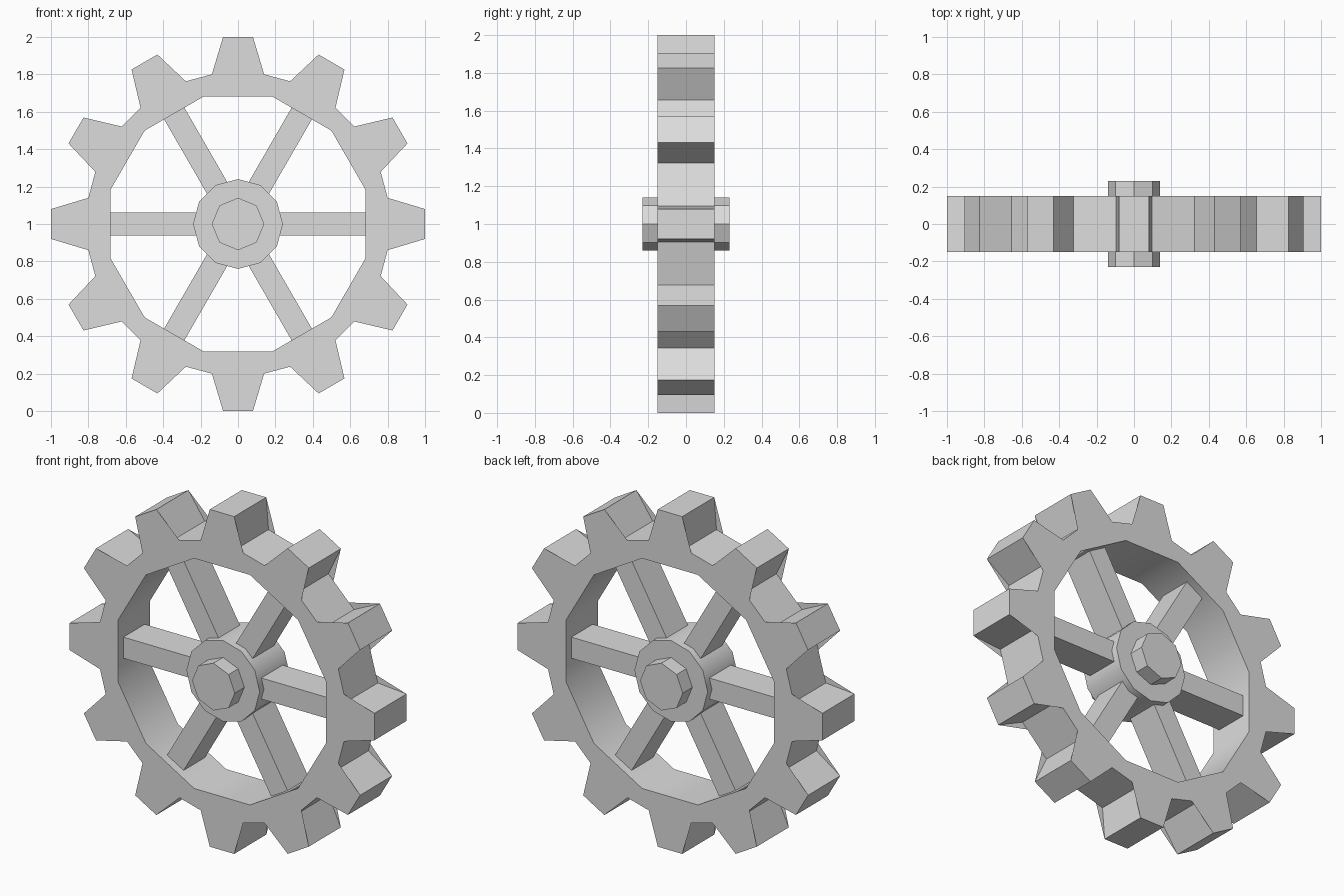
import bpy
import bmesh
from math import sin, cos, tan, pi, radians

cube = bpy.data.objects.get("Cube")
if cube:
    bpy.data.objects.remove(cube, do_unlink=True)

TEETH = 12
SPOKES = 6
CENTRE_Z = 1.0
HALF_DEPTH = 0.15
INNER = 0.682                 # distance to the flats of the rim opening

grey = bpy.data.materials.new("plain_grey")
grey.use_nodes = True
colour = (0.72, 0.72, 0.72, 1.0)
grey.diffuse_color = colour
grey.node_tree.nodes["Principled BSDF"].inputs["Base Color"].default_value = colour


def finish(obj, name):
    """Name the part, colour it and smooth only its shallow edges."""
    obj.name = obj.data.name = name
    obj.data.materials.append(grey)
    bpy.ops.object.select_all(action="DESELECT")
    obj.select_set(True)
    bpy.context.view_layer.objects.active = obj
    bpy.ops.object.shade_smooth_by_angle(angle=radians(35))


def polar(angle, radial, across):
    """Wheel plane point (x, z), measured along and across a spoke direction."""
    return (radial * cos(angle) - across * sin(angle),
            CENTRE_Z + radial * sin(angle) + across * cos(angle))


def prism(name, sides, radius, depth):
    bpy.ops.mesh.primitive_cylinder_add(
        vertices=sides, radius=radius, depth=depth,
        location=(0, 0, CENTRE_Z), rotation=(pi / 2, 0, 0))
    finish(bpy.context.object, name)


# Toothed rim: flared front and back faces joined by steeper tooth walls
bm = bmesh.new()
step = 2 * pi / TEETH
half_flat = INNER * tan(step / 2)


def add_face(points):
    bm.faces.new([bm.verts.new(p) for p in points])


def caps(*outline):
    """The same flat face on the front and on the back."""
    add_face([(x, -HALF_DEPTH, z) for x, z in outline])
    add_face([(x, HALF_DEPTH, z) for x, z in reversed(outline)])


def wall(p, q):
    """Flat strip across the full depth between two outline points."""
    add_face([(x, y, z) for (x, z), y in zip(
        (q, p, p, q), (-HALF_DEPTH, -HALF_DEPTH, HALF_DEPTH, HALF_DEPTH))])


for i in range(TEETH):
    a = i * step
    in_r, in_l = (polar(a, INNER, s * half_flat) for s in (-1, 1))
    base_r, base_l = (polar(a, 0.80, s * 0.14) for s in (-1, 1))
    core_r, core_l = (polar(a, 0.812, s * 0.095) for s in (-1, 1))
    tip_r, tip_l = (polar(a, 1.0, s * 0.08) for s in (-1, 1))
    caps(in_r, base_r, base_l, in_l)
    caps(base_r, tip_r, tip_l, base_l)
    caps(in_l, base_l, polar(a + step, 0.80, -0.14))
    wall(in_l, in_r)
    wall(core_r, tip_r)
    wall(tip_r, tip_l)
    wall(tip_l, core_l)
    wall(core_l, polar(a + step, 0.812, -0.095))
bmesh.ops.remove_doubles(bm, verts=bm.verts, dist=0.001)
mesh = bpy.data.meshes.new("toothed_rim")
bm.to_mesh(mesh)
bm.free()
rim = bpy.data.objects.new("toothed_rim", mesh)
bpy.context.collection.objects.link(rim)
finish(rim, "toothed_rim")

# Hub and axle
prism("hub", 12, 0.24, 0.28)
prism("axle", 8, 0.14, 0.46)

# Spokes from hub to rim, deeper than they are wide
start, end = 0.18, 0.69
for i in range(SPOKES):
    a = i * 2 * pi / SPOKES
    x, z = polar(a, (start + end) / 2, 0)
    bpy.ops.mesh.primitive_cube_add(
        size=1, location=(x, 0, z), rotation=(0, -a, 0))
    spoke = bpy.context.object
    spoke.scale = (end - start, 0.20, 0.125)
    finish(spoke, f"spoke_{i + 1}")
